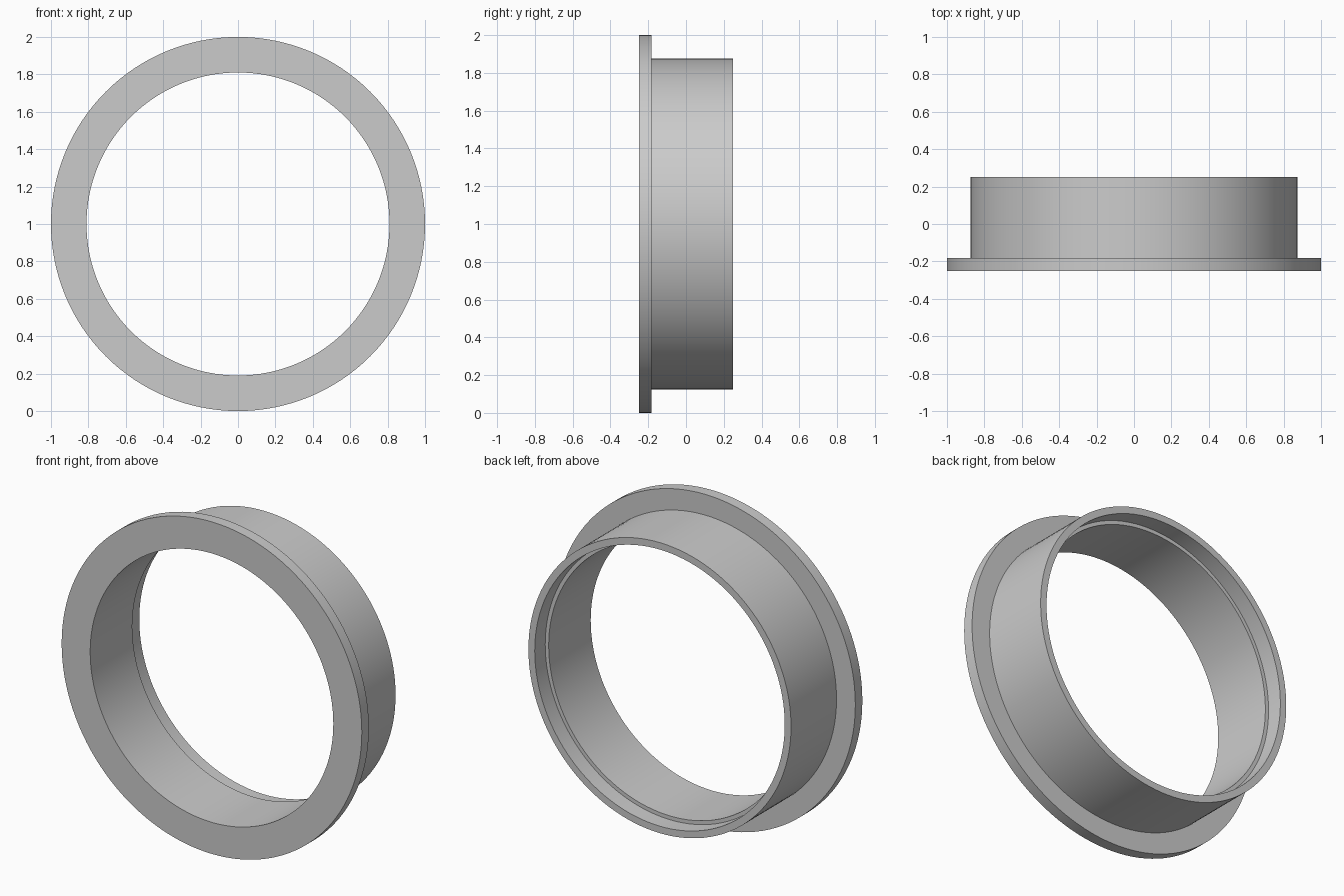
import bpy, bmesh, math
from mathutils import Matrix, Vector

if "Cube" in bpy.data.objects:
    bpy.data.objects.remove(bpy.data.objects["Cube"], do_unlink=True)

SEGMENTS = 128

# Plain grey material
grey = bpy.data.materials.new("light grey")
grey.use_nodes = True
colour = (0.6, 0.6, 0.6, 1)
grey.diffuse_color = colour
grey.node_tree.nodes["Principled BSDF"].inputs["Base Color"].default_value = colour

# Closed cross-section as (radius, y): flange, sleeve, stepped bore
profile = [(0.81, -0.25), (1.0, -0.25), (1.0, -0.183), (0.875, -0.183),
           (0.875, 0.25), (0.833, 0.25), (0.833, 0.15), (0.81, 0.15)]

# Revolve the section around the y axis
bm = bmesh.new()
rings = []
for i in range(SEGMENTS):
    turn = Matrix.Rotation(math.tau * i / SEGMENTS, 3, 'Y')
    rings.append([bm.verts.new(turn @ Vector((r, y, 0))) for r, y in profile])
for i, ring in enumerate(rings):
    following = rings[(i + 1) % SEGMENTS]
    for j in range(len(profile)):
        k = (j + 1) % len(profile)
        bm.faces.new((ring[j], ring[k], following[k], following[j]))
bmesh.ops.recalc_face_normals(bm, faces=bm.faces)

mesh = bpy.data.meshes.new("flanged_ring")
bm.to_mesh(mesh)
bm.free()
mesh.materials.append(grey)
flanged_ring = bpy.data.objects.new("flanged_ring", mesh)
flanged_ring.location.z = 1
bpy.context.collection.objects.link(flanged_ring)

# Smooth round walls, crisp rims
bpy.ops.object.select_all(action='DESELECT')
flanged_ring.select_set(True)
bpy.context.view_layer.objects.active = flanged_ring
bpy.ops.object.shade_smooth_by_angle(angle=math.radians(30))
